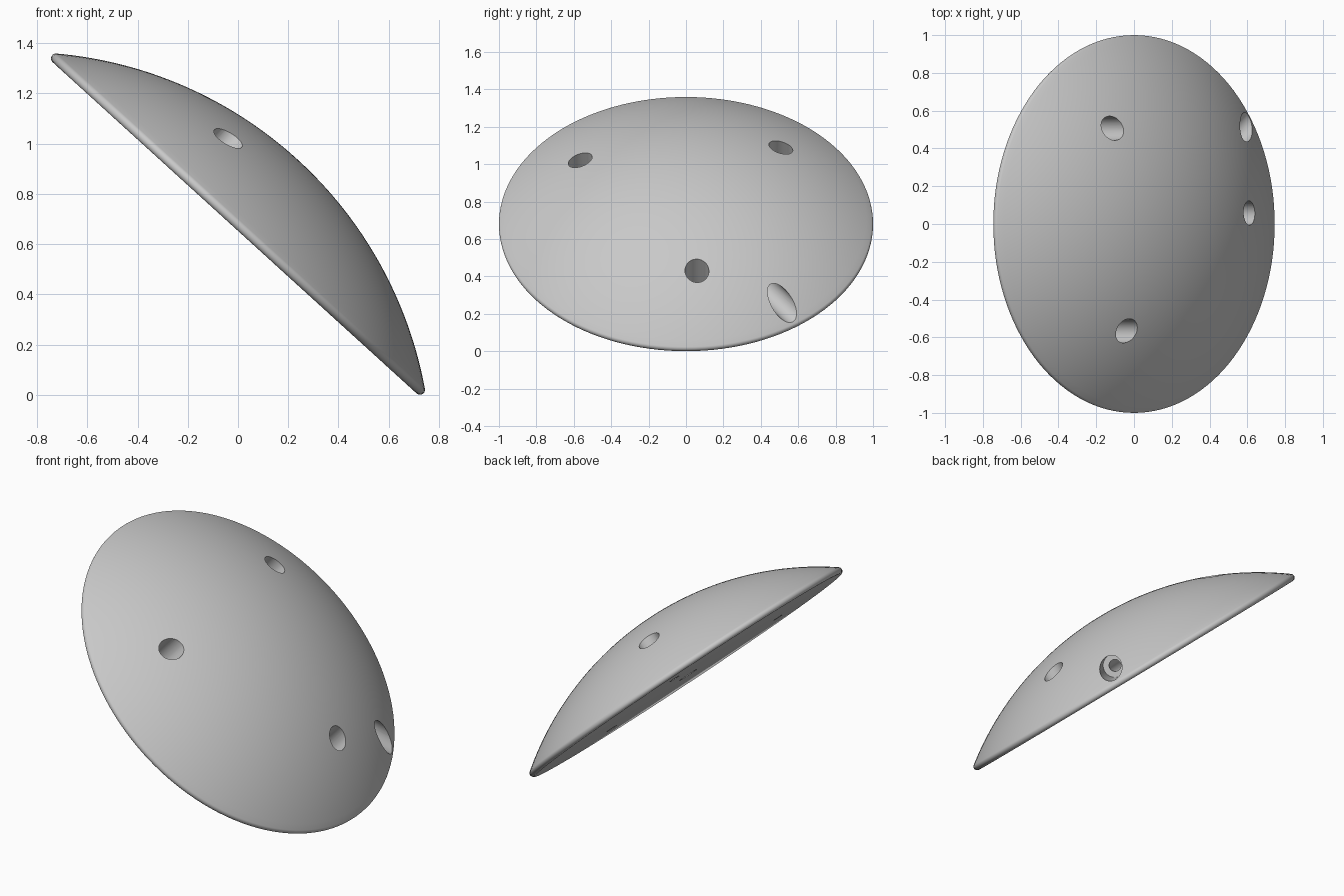
import bpy, bmesh
from math import sin, cos, pi, radians, atan2, hypot
from mathutils import Matrix, Vector

cube = bpy.data.objects.get("Cube")
if cube:
    bpy.data.objects.remove(cube, do_unlink=True)

TILT = radians(42.3)
BEAD = 0.02             # radius of the rounded rim
RIM = 1 - BEAD          # radius of the rim's centre line
DROP = 1.29             # dome sphere centre below the rim plane
DOME_R = hypot(RIM, DROP) + BEAD
WIDE, NARROW = 0.064, 0.032
FIRST = 5.4             # angle of the first fixing hole, degrees


def lathe(name, profile, steps):
    """Revolve an (r, z) profile around z into a closed solid."""
    bm = bmesh.new()
    verts = [bm.verts.new((r, 0, z)) for r, z in profile]
    edges = [bm.edges.new(pair) for pair in zip(verts, verts[1:])]
    bmesh.ops.spin(bm, geom=verts + edges, axis=(0, 0, 1), cent=(0, 0, 0),
                   angle=2 * pi, steps=steps, use_duplicate=False)
    bmesh.ops.remove_doubles(bm, verts=bm.verts, dist=1e-5)
    bmesh.ops.recalc_face_normals(bm, faces=bm.faces)
    mesh = bpy.data.meshes.new(name)
    bm.to_mesh(mesh)
    bm.free()
    obj = bpy.data.objects.new(name, mesh)
    bpy.context.collection.objects.link(obj)
    return obj


def stepped_pin(name, start, step, end):
    """Cutter that is narrow up to the step and wide beyond it."""
    return lathe(name, [(0, start), (NARROW, start), (NARROW, step),
                        (WIDE, step), (WIDE, end), (0, end)], 48)


# Domed plate: spherical top, rounded rim, flat underside
edge = atan2(RIM, DROP)
profile = [(DOME_R * sin(edge * i / 32), DOME_R * cos(edge * i / 32) - DROP)
           for i in range(33)]
for i in range(1, 13):
    t = edge + (pi - edge) * i / 12
    profile.append((RIM + BEAD * sin(t), BEAD * cos(t)))
profile.append((0, -BEAD))
plate = lathe("domed_plate", profile, 128)

# Three counterbored fixing holes through the plate
cutters = []
for i in range(3):
    pin = stepped_pin("fixing_hole_cutter", -0.1, 0.05, 0.5)
    pin.matrix_world = (Matrix.Rotation(radians(FIRST + 120 * i), 4, 'Z')
                        @ Matrix.Translation((0.622, 0, 0)))
    cutters.append(pin)

# Blind centre hole underneath, and a side channel running out from it
cutters.append(lathe("centre_hole_cutter",
                     [(0, -0.1), (0.055, -0.1), (0.055, 0.15), (0, 0.15)], 48))
channel = stepped_pin("side_channel_cutter", 0, 0.64, 1.2)
channel.matrix_world = (Matrix.Rotation(radians(FIRST + 30), 4, 'Z')
                        @ Matrix.Translation((0, 0, 0.086))
                        @ Matrix.Rotation(pi / 2, 4, 'Y'))
cutters.append(channel)

# Cut the holes and discard the cutters
bpy.ops.object.select_all(action='DESELECT')
bpy.context.view_layer.objects.active = plate
plate.select_set(True)
for cutter in cutters:
    cutter.hide_render = True
    mod = plate.modifiers.new("hole", 'BOOLEAN')
    mod.operation = 'DIFFERENCE'
    mod.solver = 'EXACT'
    mod.object = cutter
    bpy.ops.object.modifier_apply(modifier=mod.name)
    bpy.data.objects.remove(cutter, do_unlink=True)

# Single grey finish
grey = bpy.data.materials.new("plain_grey")
grey.use_nodes = True
colour = (0.58, 0.58, 0.58, 1)
grey.diffuse_color = colour
grey.node_tree.nodes["Principled BSDF"].inputs["Base Color"].default_value = colour
plate.data.materials.clear()
plate.data.materials.append(grey)

# Lean the plate over so its rim rests on the floor
plate.rotation_euler = (0, TILT, 0)
plate.location = Vector((0, 0, RIM * sin(TILT) + BEAD))
bpy.ops.object.shade_smooth_by_angle(angle=radians(25))
